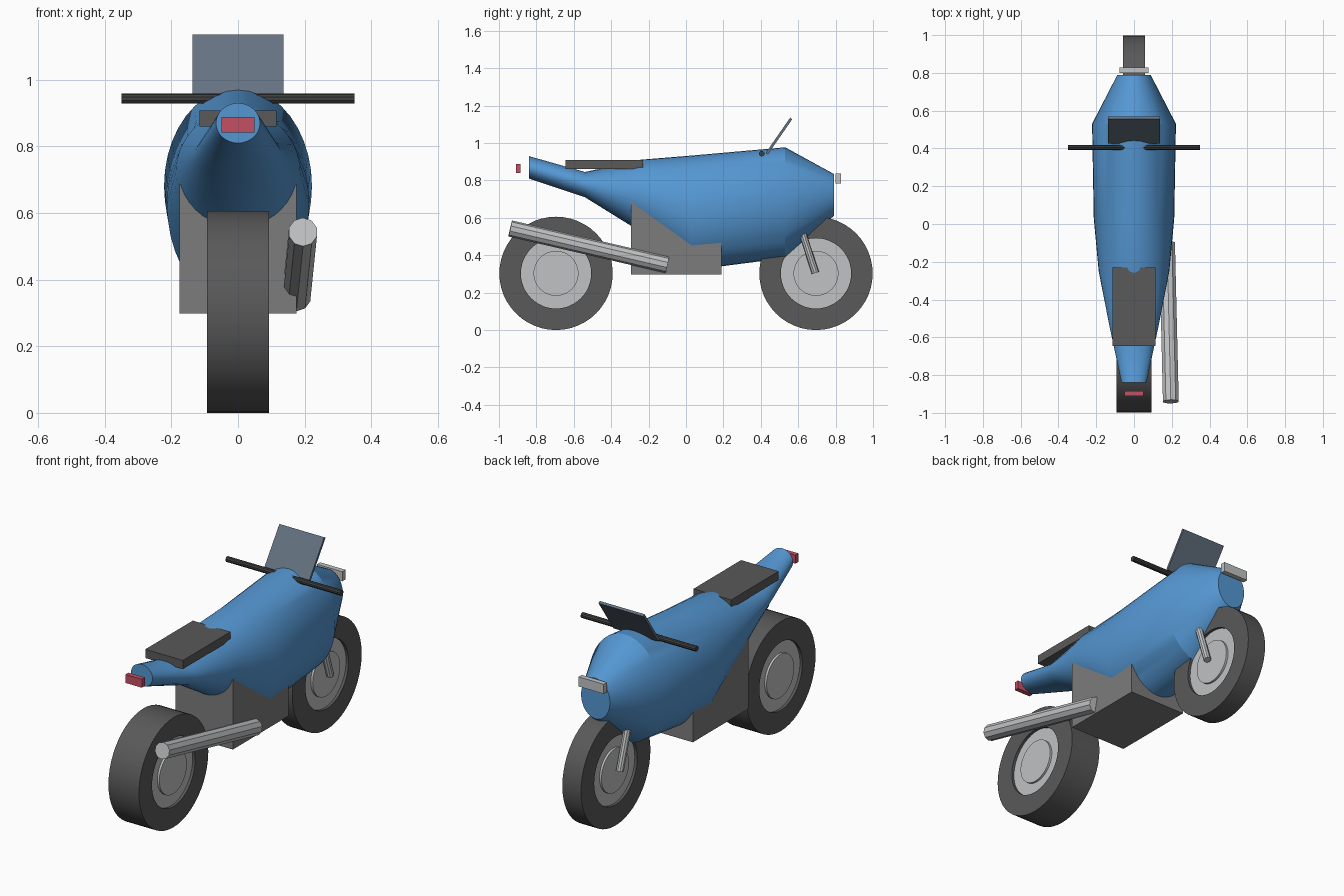
import bpy
import bmesh
import math
from mathutils import Vector, Matrix

if "Cube" in bpy.data.objects:
    bpy.data.objects.remove(bpy.data.objects["Cube"], do_unlink=True)


def material(name, r, g, b):
    m = bpy.data.materials.new(name)
    m.use_nodes = True
    m.diffuse_color = (r, g, b, 1)
    m.node_tree.nodes["Principled BSDF"].inputs["Base Color"].default_value = (r, g, b, 1)
    return m


BLUE = material("blue paint", 0.09, 0.31, 0.65)
RUBBER = material("dark rubber", 0.1, 0.1, 0.1)
GREY = material("engine grey", 0.2, 0.2, 0.2)
SILVER = material("silver metal", 0.53, 0.54, 0.55)
BLACK = material("black bar", 0.05, 0.05, 0.05)
RED = material("red lens", 0.56, 0.08, 0.13)
GLASS = material("tinted screen", 0.13, 0.17, 0.22)


def finish(name, bm, mat, smooth=None):
    bmesh.ops.recalc_face_normals(bm, faces=bm.faces[:])
    mesh = bpy.data.meshes.new(name)
    bm.to_mesh(mesh)
    bm.free()
    mesh.materials.append(mat)
    obj = bpy.data.objects.new(name, mesh)
    bpy.context.collection.objects.link(obj)
    if smooth:
        bpy.ops.object.select_all(action='DESELECT')
        obj.select_set(True)
        bpy.context.view_layer.objects.active = obj
        bpy.ops.object.shade_smooth_by_angle(angle=math.radians(smooth))
    return obj


def box(name, low, high, mat):
    low, high = Vector(low), Vector(high)
    bm = bmesh.new()
    bmesh.ops.create_cube(bm, size=1)
    bmesh.ops.scale(bm, vec=high - low, verts=bm.verts[:])
    bmesh.ops.translate(bm, vec=(low + high) / 2, verts=bm.verts[:])
    return finish(name, bm, mat)


def rod(name, start, end, radius, mat, sides=12, smooth=None):
    start, end = Vector(start), Vector(end)
    axis = end - start
    place = Matrix.Translation((start + end) / 2) @ axis.to_track_quat('Z', 'Y').to_matrix().to_4x4()
    bm = bmesh.new()
    bmesh.ops.create_cone(bm, cap_ends=True, segments=sides, radius1=radius,
                          radius2=radius, depth=axis.length, matrix=place)
    return finish(name, bm, mat, smooth)


def tyre(name, y, half_width, outer, inner, sides=48):
    # Rectangular section spun about the axle
    bm = bmesh.new()
    section = [(-half_width, inner), (-half_width, outer), (half_width, outer), (half_width, inner)]
    rings = []
    for i in range(sides):
        a = math.tau * i / sides
        rings.append([bm.verts.new((x, y + r * math.sin(a), outer + r * math.cos(a)))
                      for x, r in section])
    for i, ring in enumerate(rings):
        following = rings[(i + 1) % sides]
        for j in range(4):
            k = (j + 1) % 4
            bm.faces.new((ring[j], ring[k], following[k], following[j]))
    return finish(name, bm, RUBBER, 30)


def wheel(name, y, half_width):
    radius = 0.303
    tyre(name + "_tyre", y, half_width, radius, 0.188)
    for part, r, half in (("rim", 0.19, half_width - 0.015), ("hub", 0.12, half_width - 0.003)):
        rod(f"{name}_{part}", (-half, y, radius), (half, y, radius), r, SILVER, 48, 30)


# Lofted body shell: position, half width, bottom, top
STATIONS = [
    (-0.84, 0.066, 0.81, 0.93),
    (-0.54, 0.13, 0.71, 0.845),
    (-0.25, 0.187, 0.53, 0.91),
    (0.03, 0.213, 0.32, 0.933),
    (0.53, 0.222, 0.385, 0.977),
    (0.79, 0.088, 0.61, 0.835),
]
SIDES = 40
bm = bmesh.new()
rings = []
for y, half, bottom, top in STATIONS:
    ring = []
    for i in range(SIDES):
        a = math.tau * i / SIDES
        ring.append(bm.verts.new((half * math.sin(a), y,
                                  (top + bottom) / 2 + (top - bottom) / 2 * math.cos(a))))
    rings.append(ring)
for first, second in zip(rings, rings[1:]):
    for i in range(SIDES):
        j = (i + 1) % SIDES
        bm.faces.new((first[i], first[j], second[j], second[i]))
bm.faces.new(rings[0])
bm.faces.new(rings[-1])
finish("body_shell", bm, BLUE, 30)

# Wheels
wheel("wide_wheel", -0.695, 0.093)
wheel("narrow_wheel", 0.695, 0.057)

# Engine and seat
box("engine_block", (-0.175, -0.295, 0.298), (0.175, 0.19, 0.685), GREY)
box("seat", (-0.115, -0.645, 0.86), (0.115, -0.23, 0.908), RUBBER)

# Exhaust and fork legs
rod("exhaust_pipe", (0.195, -0.94, 0.543), (0.175, -0.1, 0.348), 0.044, SILVER, 10)
for side, label in ((1, "left"), (-1, "right")):
    rod(f"{label}_fork_leg", (side * 0.08, 0.6, 0.59), (side * 0.08, 0.692, 0.305), 0.02, SILVER, 10)

# Handlebar
rod("handlebar", (-0.35, 0.405, 0.943), (0.35, 0.405, 0.943), 0.015, BLACK, 10)

# Lamps
box("head_lamp", (-0.077, 0.8, 0.783), (0.077, 0.828, 0.836), SILVER)
box("tail_lamp", (-0.05, -0.91, 0.841), (0.05, -0.884, 0.888), RED)

# Leaning windscreen
screen = box("windscreen", (-0.137, -0.007, -0.115), (0.137, 0.007, 0.115), GLASS)
screen.location = (0, 0.497, 1.037)
screen.rotation_euler = (-math.atan2(0.125, 0.18), 0, 0)
